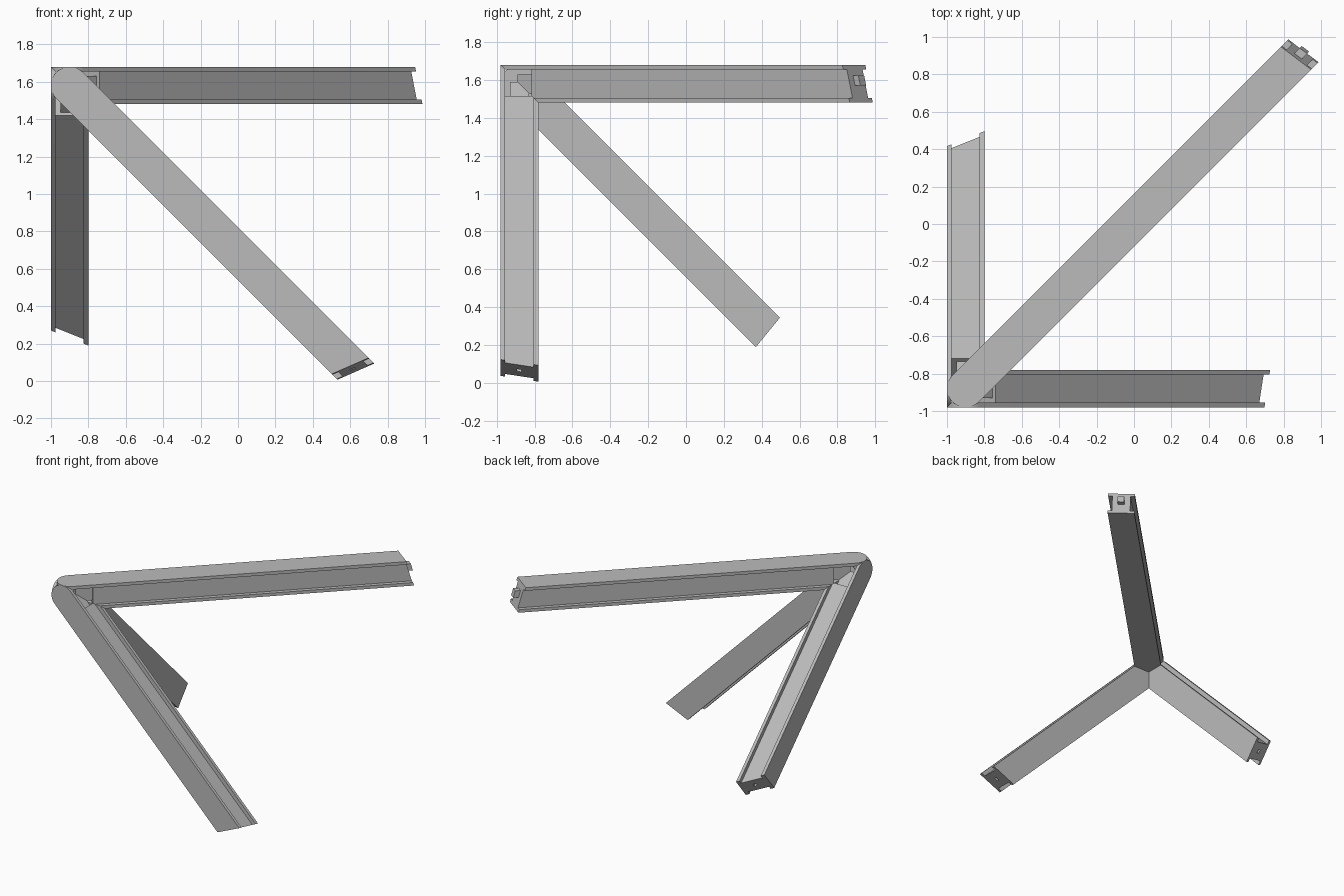
import bpy, bmesh, math
from mathutils import Vector

cube = bpy.data.objects.get("Cube")
if cube:
    bpy.data.objects.remove(cube, do_unlink=True)

grey = bpy.data.materials.new("plain grey")
grey.use_nodes = True
grey.diffuse_color = (0.5, 0.5, 0.5, 1)
grey.node_tree.nodes["Principled BSDF"].inputs["Base Color"].default_value = (0.5, 0.5, 0.5, 1)

HUB = Vector((-0.9, -0.88, 1.58))   # where the three centre lines meet
HALF = 0.1                          # half width of a beam
SKIN = 0.075                        # inner side of the cover plates
WEB = 0.068                         # half width of the recessed core


class Beam:
    """Local frame: a runs along the beam, l across it, w points outward."""

    def __init__(self, name, along, across, out, end):
        self.name = name
        self.u, self.v, self.w = (Vector(d).normalized() for d in (along, across, out))
        self.end = end

    def point(self, a, l, w):
        return HUB + self.u * a + self.v * l + self.w * w

    def tip(self, l, w):
        """Position of the slanted end cut."""
        base, slope_l, slope_w = self.end
        return base + slope_l * l + slope_w * w

    def prism(self, part, outline, w0, w1, smooth=False):
        """Extrude an outline of (a function of l and w, l) between two heights."""
        bm = bmesh.new()
        rings = [[bm.verts.new(self.point(a(l, w), l, w)) for a, l in outline]
                 for w in (w0, w1)]
        low, high = rings
        n = len(outline)
        bm.faces.new(low)
        bm.faces.new(high)
        for i in range(n):
            j = (i + 1) % n
            bm.faces.new((low[i], low[j], high[j], high[i]))
        bmesh.ops.recalc_face_normals(bm, faces=bm.faces)
        mesh = bpy.data.meshes.new(self.name + part)
        bm.to_mesh(mesh)
        bm.free()
        obj = bpy.data.objects.new(self.name + part, mesh)
        bpy.context.collection.objects.link(obj)
        mesh.materials.append(grey)
        if smooth:
            bpy.ops.object.select_all(action='DESELECT')
            obj.select_set(True)
            bpy.context.view_layer.objects.active = obj
            bpy.ops.object.shade_smooth_by_angle(angle=math.radians(30))
        return obj

    def block(self, part, start, stop, half, w0, w1):
        return self.prism(part, [(start, -half), (stop, -half), (stop, half), (start, half)], w0, w1)


def at(a):
    return lambda l, w: a


def mitre(l, w):
    return abs(l) - w * math.sqrt(2)


beams = [
    Beam("top_beam", (1, 1, 0), (1, -1, 0), (0, 0, 1), (2.526, 0.14, -0.28)),
    Beam("front_beam", (1, 0, -1), (1, 0, 1), (0, -1, 0), (2.142, 0.39, -0.215)),
    Beam("side_beam", (0, 1, -1), (0, 1, 1), (-1, 0, 0), (1.80, -0.10, -0.565)),
]

for beam in beams:
    # outer cover plate with a half-round end over the joint
    steps = 24
    arc = [math.pi * i / steps for i in range(steps + 1)]
    outline = [(at(-HALF * math.sin(t)), HALF * math.cos(t)) for t in arc]
    outline += [(beam.tip, -HALF), (beam.tip, HALF)]
    beam.prism("_outer_plate", outline, SKIN, HALF, smooth=True)

    # inner cover plate, mitred against its two neighbours
    beam.prism("_inner_plate",
               [(mitre, 0), (mitre, -HALF), (beam.tip, -HALF), (beam.tip, HALF), (mitre, HALF)],
               -HALF, -SKIN)

    # recessed core between the plates, and its tongue in the joint
    core = beam.block("_core", at(0.158), beam.tip, WEB, -SKIN, SKIN)
    beam.block("_joint_tongue", at(0.03), at(0.158), 0.045, -0.05, 0.05)

    if beam.name == "top_beam":
        # stud that sticks out of the end
        beam.block("_end_stud", lambda l, w: beam.tip(l, w) - 0.02,
                   lambda l, w: beam.tip(l, w) + 0.04, 0.025, -0.01, 0.045)
    else:
        # small socket in the end
        cutter = beam.block("_socket_cutter", lambda l, w: beam.tip(l, w) - 0.05,
                            lambda l, w: beam.tip(l, w) + 0.05, 0.014, -0.012, 0.012)
        cutter.hide_render = True
        cutter.hide_viewport = True
        cut = core.modifiers.new("socket", 'BOOLEAN')
        cut.operation = 'DIFFERENCE'
        cut.solver = 'EXACT'
        cut.object = cutter
